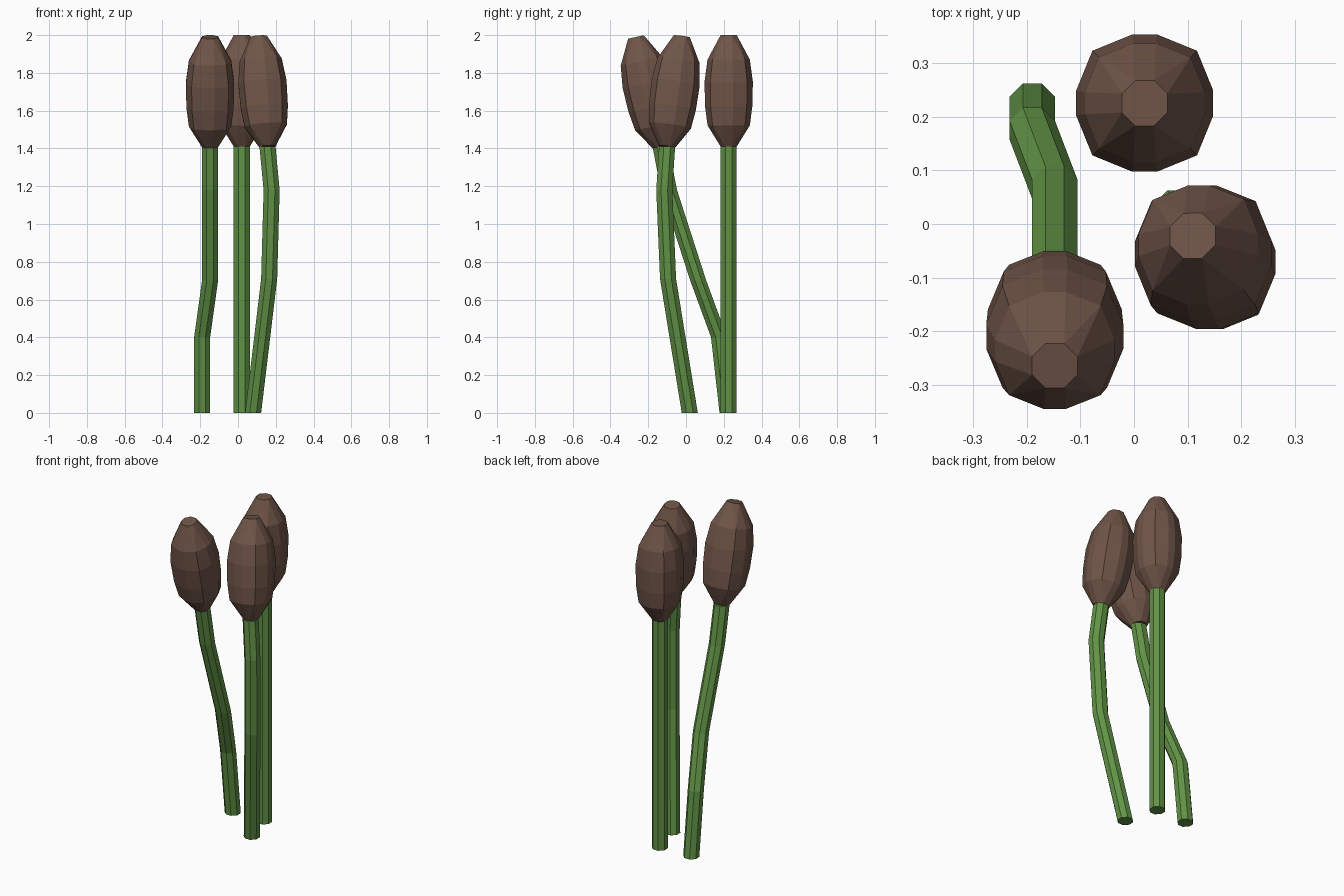
import bpy, bmesh, math
from mathutils import Vector

if "Cube" in bpy.data.objects:
    bpy.data.objects.remove(bpy.data.objects["Cube"])


def material(name, color):
    m = bpy.data.materials.new(name)
    m.diffuse_color = (*color, 1)
    m.use_nodes = True
    m.node_tree.nodes["Principled BSDF"].inputs["Base Color"].default_value = m.diffuse_color
    return m


GREEN = material("stem_green", (0.12, 0.29, 0.06))
BROWN = material("head_brown", (0.16, 0.09, 0.065))
STEM_R = 0.0425  # distance from stem axis to a flat side


def octagon(apothem, z):
    r = apothem / math.cos(math.pi / 8)
    return [Vector((r * math.cos(a), r * math.sin(a), z))
            for a in (math.pi / 8 + i * math.pi / 4 for i in range(8))]


def twelve_gon(apothem, z):
    # octagon with its four axis corners cut off flat
    pts = []
    for q in range(4):
        for deg, k in ((-10.4, 1.017), (10.4, 1.017), (45, 1.08)):
            a = math.radians(deg + 90 * q)
            pts.append(Vector((apothem * k * math.cos(a), apothem * k * math.sin(a), z)))
    return pts


def finish(bm, name, mat):
    bmesh.ops.recalc_face_normals(bm, faces=bm.faces[:])
    me = bpy.data.meshes.new(name)
    bm.to_mesh(me)
    bm.free()
    me.materials.append(mat)
    ob = bpy.data.objects.new(name, me)
    bpy.context.collection.objects.link(ob)
    return ob


def stem(name, path):
    # eight-sided tube lofted through the path points
    bm = bmesh.new()
    rings = [[bm.verts.new(Vector(p) + v) for v in octagon(STEM_R, 0)] for p in path]
    for a, b in zip(rings, rings[1:]):
        for i in range(8):
            j = (i + 1) % 8
            bm.faces.new((a[i], a[j], b[j], b[i]))
    bm.faces.new(rings[0])
    bm.faces.new(rings[-1])
    return finish(bm, name, GREEN)


def head(name, base, tip):
    # convex seed head along the line from base to tip
    base, tip = Vector(base), Vector(tip)
    axis = tip - base
    length = axis.length
    tilt = Vector((0, 0, 1)).rotation_difference(axis)
    pts = octagon(STEM_R, 0) + octagon(STEM_R, length)
    for r, t in ((0.112, 0.19), (0.125, 0.36), (0.128, 0.58), (0.112, 0.78)):
        pts += twelve_gon(r, t * length)
    bm = bmesh.new()
    for p in pts:
        bm.verts.new(base + tilt @ p)
    bmesh.ops.convex_hull(bm, input=bm.verts[:])
    bmesh.ops.dissolve_limit(bm, angle_limit=0.01, verts=bm.verts[:], edges=bm.edges[:])
    return finish(bm, name, BROWN)


# each reed: stem path, then tip of its head
REEDS = {
    "straight": ([(0.02, 0.226, 0), (0.02, 0.226, 1.41)], (0.02, 0.226, 2.0)),
    "left": ([(-0.19, 0.22, 0), (-0.19, 0.175, 0.4), (-0.148, 0.065, 0.7),
              (-0.148, -0.09, 1.18), (-0.148, -0.135, 1.41)], (-0.148, -0.265, 1.99)),
    "right": ([(0.08, 0.02, 0), (0.128, -0.045, 0.4), (0.165, -0.095, 0.71),
               (0.178, -0.115, 1.18), (0.156, -0.1, 1.41)], (0.11, -0.022, 1.993)),
}
for name, (path, tip) in REEDS.items():
    stem(name + "_stem", path)
    head(name + "_seed_head", path[-1], tip)
